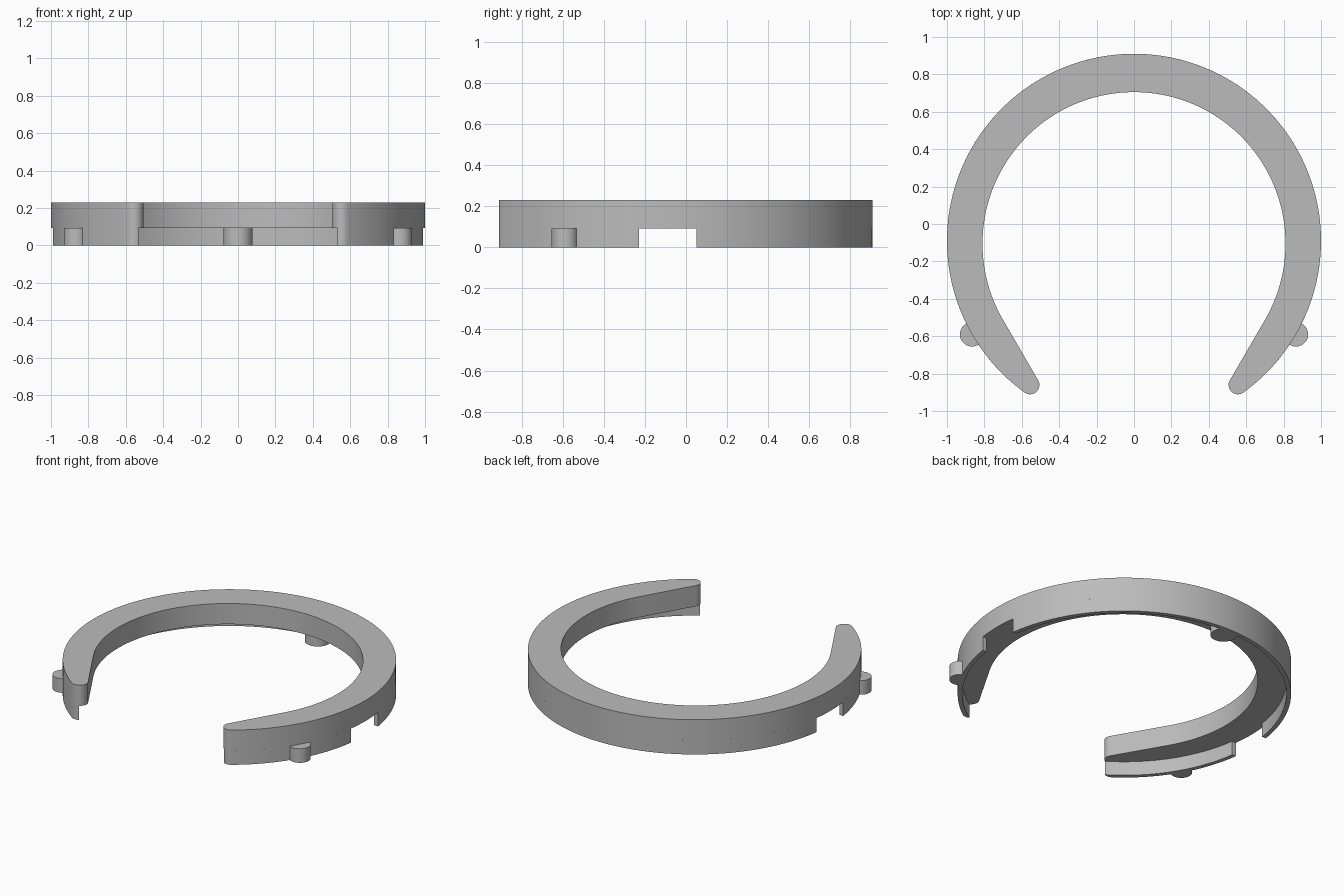
import bpy
import bmesh
from math import sin, cos, asin, atan2, degrees, radians, hypot

cube = bpy.data.objects.get("Cube")
if cube:
    bpy.data.objects.remove(cube, do_unlink=True)

# Main dimensions
HEIGHT, STEP = 0.23, 0.093
OUTER, OUTER_Y = 1.0, -0.09
INNER, INNER_Y = 0.81, -0.105
LIP = 0.972
TIP_R, TIP_ANGLE = 0.05, -54.2
TIP_X = (OUTER - TIP_R) * cos(radians(TIP_ANGLE))
TIP_Y = OUTER_Y + (OUTER - TIP_R) * sin(radians(TIP_ANGLE))

grey = bpy.data.materials.new("plain_grey")
grey.use_nodes = True
colour = (0.5, 0.5, 0.5, 1)
grey.diffuse_color = colour
grey.node_tree.nodes["Principled BSDF"].inputs["Base Color"].default_value = colour


def arc(x, y, r, start, end, steps):
    angles = [radians(start + (end - start) * i / steps) for i in range(steps + 1)]
    return [(x + r * cos(a), y + r * sin(a)) for a in angles]


def mirrored(points):
    return [(-x, y) for x, y in reversed(points)]


def extrude(name, outline, low, high):
    bm = bmesh.new()
    base = bm.faces.new([bm.verts.new((x, y, low)) for x, y in outline])
    grown = bmesh.ops.extrude_face_region(bm, geom=[base], use_keep_orig=True)
    for v in grown["geom"]:
        if isinstance(v, bmesh.types.BMVert):
            v.co.z = high
    bmesh.ops.remove_doubles(bm, verts=bm.verts, dist=1e-5)
    bmesh.ops.recalc_face_normals(bm, faces=bm.faces)
    mesh = bpy.data.meshes.new(name)
    bm.to_mesh(mesh)
    bm.free()
    mesh.materials.append(grey)
    obj = bpy.data.objects.new(name, mesh)
    bpy.context.collection.objects.link(obj)
    bpy.ops.object.select_all(action="DESELECT")
    obj.select_set(True)
    bpy.context.view_layer.objects.active = obj
    bpy.ops.object.shade_smooth_by_angle(angle=radians(30))


def angle_at(r, y):
    return degrees(asin((y - OUTER_Y) / r))


# Open ring with tapered, rounded arms
half = (arc(0, OUTER_Y, OUTER, 90, TIP_ANGLE, 72)
        + arc(TIP_X, TIP_Y, TIP_R, TIP_ANGLE, -210, 16)[1:]
        + arc(0, INNER_Y, INNER, -30, 90, 60))
extrude("ring_body", half + mirrored(half)[1:-1], STEP, HEIGHT)

# Thin wall under the back of the ring
a, b = angle_at(OUTER, 0.05), angle_at(LIP, 0.05)
extrude("back_lip", arc(0, OUTER_Y, OUTER, a, 180 - a, 90)
        + arc(0, OUTER_Y, LIP, 180 - b, b, 90), 0, STEP)

# Thin walls under the arms, ending on the rounded tips
tip = [p for p in arc(TIP_X, TIP_Y, TIP_R, TIP_ANGLE, -150, 24)
       if hypot(p[0], p[1] - OUTER_Y) > LIP]
end = degrees(atan2(tip[-1][1] - OUTER_Y, tip[-1][0]))
arm = (arc(0, OUTER_Y, OUTER, angle_at(OUTER, -0.23), TIP_ANGLE, 28) + tip[1:]
       + arc(0, OUTER_Y, LIP, end, angle_at(LIP, -0.23), 28))
extrude("left_arm_lip", arm, 0, STEP)
extrude("right_arm_lip", mirrored(arm), 0, STEP)

# Round side pegs outside the wall
peg = [p for p in arc(0.866, -0.59, 0.065, -210, 149, 48)
       if hypot(p[0], p[1] - OUTER_Y) > 0.985]
extrude("left_peg", peg, 0, STEP)
extrude("right_peg", mirrored(peg), 0, STEP)

# Round back peg inside the wall
back = [p for p in arc(0, 0.835, 0.078, 90, 442, 48)
        if hypot(p[0], p[1] - OUTER_Y) < 0.985]
extrude("back_peg", back, 0, STEP)
